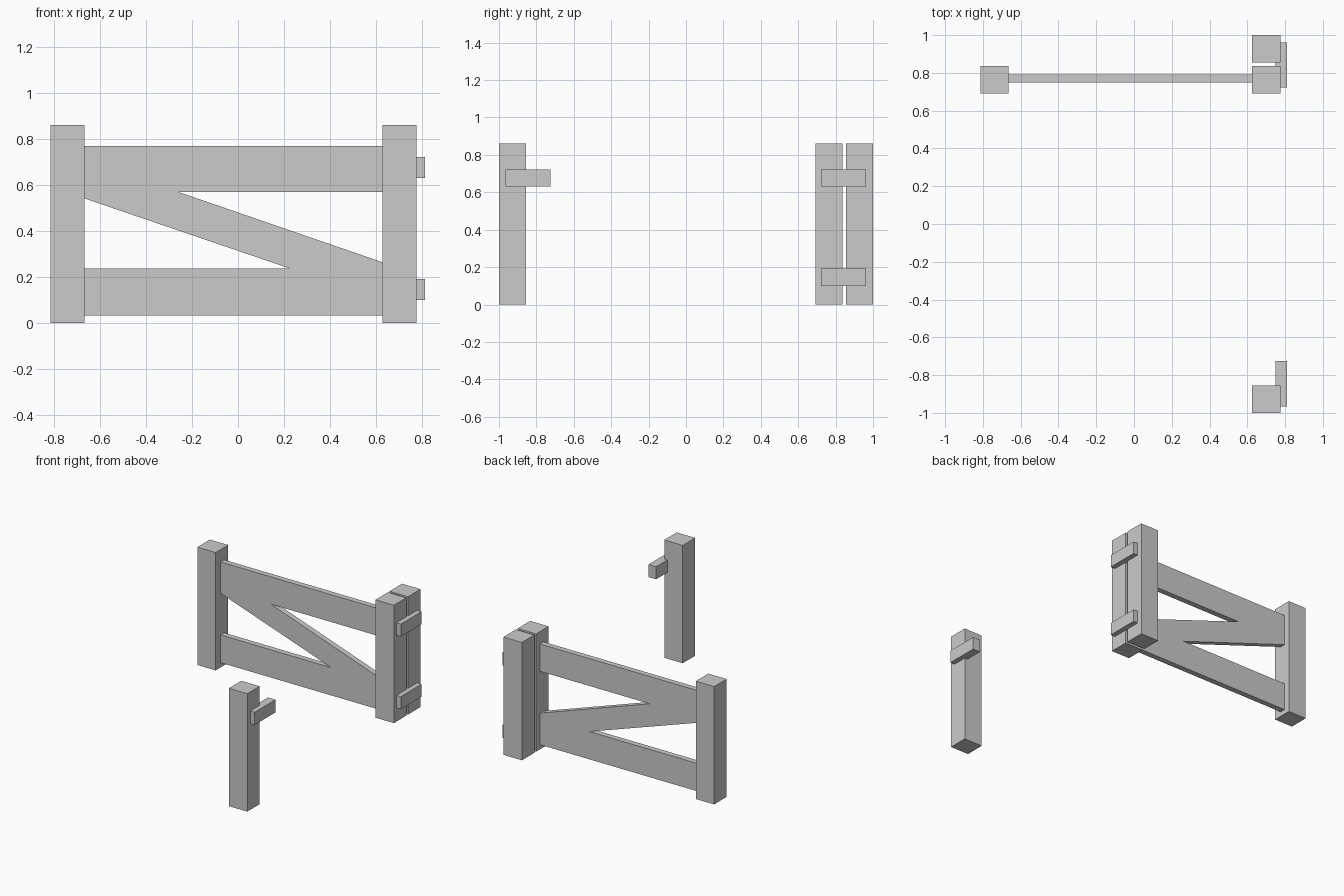
import bpy
import bmesh

if "Cube" in bpy.data.objects:
    bpy.data.objects.remove(bpy.data.objects["Cube"])


def prism(name, outline, y0, y1):
    """Extrude an x-z outline from y0 to y1."""
    bm = bmesh.new()
    face = bm.faces.new([bm.verts.new((x, y0, z)) for x, z in outline])
    ext = bmesh.ops.extrude_face_region(bm, geom=[face])
    verts = [g for g in ext["geom"] if isinstance(g, bmesh.types.BMVert)]
    bmesh.ops.translate(bm, verts=verts, vec=(0, y1 - y0, 0))
    bmesh.ops.recalc_face_normals(bm, faces=bm.faces)
    mesh = bpy.data.meshes.new(name)
    bm.to_mesh(mesh)
    bm.free()
    obj = bpy.data.objects.new(name, mesh)
    bpy.context.collection.objects.link(obj)
    return obj


def box(name, x, y, z):
    outline = [(x[0], z[0]), (x[1], z[0]), (x[1], z[1]), (x[0], z[1])]
    return prism(name, outline, *y)


# Posts: latch side, hinge side, and the two uprights of the open gate
POST_Z = (0, 0.861)
RIGHT_X = (0.626, 0.775)
box("latch_post", RIGHT_X, (-1.0, -0.856), POST_Z)
box("hinge_post", RIGHT_X, (0.856, 1.0), POST_Z)
box("gate_hinge_upright", RIGHT_X, (0.692, 0.836), POST_Z)
box("gate_free_upright", (-0.813, -0.665), (0.692, 0.836), POST_Z)

# Gate panel: two rails and a diagonal brace, flush with each other
L, R = -0.665, 0.626
prism("gate_panel", [
    (L, 0.77), (L, 0.541), (0.226, 0.237), (L, 0.237), (L, 0.034),
    (R, 0.034), (R, 0.265), (-0.26, 0.57), (R, 0.57), (R, 0.77),
], 0.75, 0.791)

# Hinge straps and the latch bar
STRAP_X = (0.75, 0.811)
UPPER_Z, LOWER_Z = (0.63, 0.722), (0.1, 0.192)
box("upper_hinge", STRAP_X, (0.722, 0.962), UPPER_Z)
box("lower_hinge", STRAP_X, (0.722, 0.962), LOWER_Z)
box("latch_bar", STRAP_X, (-0.965, -0.725), UPPER_Z)
